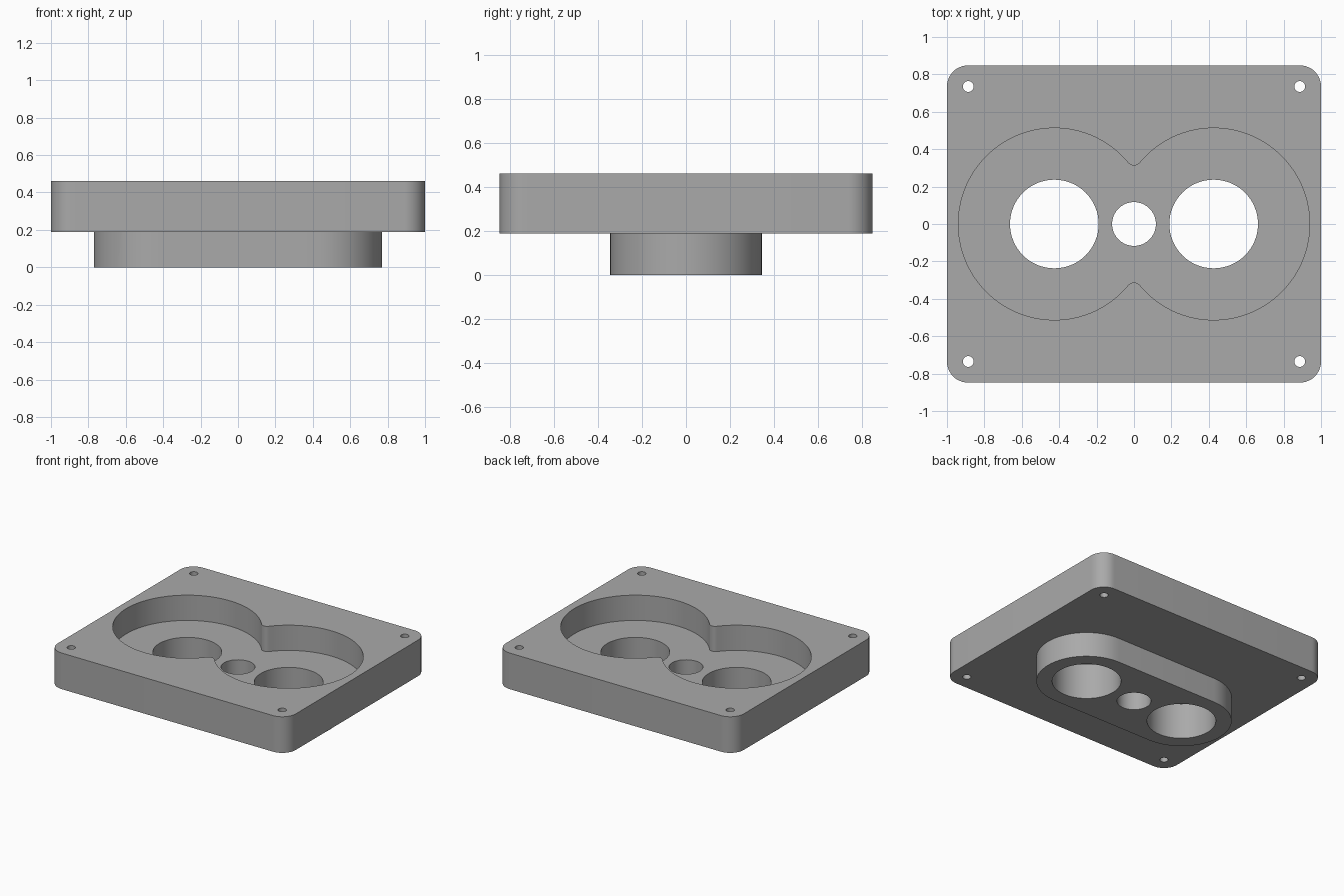
import bpy
import bmesh
from math import sin, cos, pi, atan2, sqrt

if "Cube" in bpy.data.objects:
    bpy.data.objects.remove(bpy.data.objects["Cube"], do_unlink=True)

HALF_X, HALF_Y, CORNER = 1.0, 0.848, 0.113
TOP, PLATE_BASE, FLOOR = 0.462, 0.188, 0.27
BORE_X = 0.426

grey = bpy.data.materials.new("plain grey")
grey.use_nodes = True
colour = (0.4, 0.4, 0.4, 1)
grey.diffuse_color = colour
grey.node_tree.nodes["Principled BSDF"].inputs["Base Color"].default_value = colour


def arc(cx, cy, r, start, end, steps):
    return [(cx + r * cos(start + (end - start) * i / steps),
             cy + r * sin(start + (end - start) * i / steps)) for i in range(steps + 1)]


def circle(cx, cy, r, steps=64):
    return arc(cx, cy, r, 0, 2 * pi, steps)[:-1]


def prism(name, outline, z0, z1):
    """Extrude a flat outline from z0 to z1."""
    bm = bmesh.new()
    base = bm.faces.new([bm.verts.new((x, y, z0)) for x, y in outline])
    top = bmesh.ops.extrude_face_region(bm, geom=[base])["geom"]
    bmesh.ops.translate(bm, vec=(0, 0, z1 - z0),
                        verts=[v for v in top if isinstance(v, bmesh.types.BMVert)])
    bmesh.ops.recalc_face_normals(bm, faces=bm.faces)
    mesh = bpy.data.meshes.new(name)
    bm.to_mesh(mesh)
    bm.free()
    mesh.materials.append(grey)
    obj = bpy.data.objects.new(name, mesh)
    bpy.context.collection.objects.link(obj)
    return obj


def combine(body, tool, operation):
    """Apply a boolean and remove the tool."""
    tool.hide_render = True
    mod = body.modifiers.new(operation, "BOOLEAN")
    mod.operation, mod.object, mod.solver = operation, tool, "EXACT"
    bpy.context.view_layer.objects.active = body
    bpy.ops.object.modifier_apply(modifier=mod.name)
    bpy.data.objects.remove(tool, do_unlink=True)


# Rounded rectangular plate
outline = []
for i, (sx, sy) in enumerate([(1, 1), (-1, 1), (-1, -1), (1, -1)]):
    outline += arc(sx * (HALF_X - CORNER), sy * (HALF_Y - CORNER), CORNER,
                   i * pi / 2, (i + 1) * pi / 2, 12)
body = prism("mounting_plate", outline, PLATE_BASE, TOP)

# Slot-shaped boss underneath
boss = (arc(BORE_X, 0, 0.345, -pi / 2, pi / 2, 32)
        + arc(-BORE_X, 0, 0.345, pi / 2, 3 * pi / 2, 32))
combine(body, prism("boss", boss, 0, 0.23), "UNION")

# Figure-eight pocket with filleted cusps
R, FILLET = 0.513, 0.04
cusp_y = sqrt((R + FILLET) ** 2 - BORE_X ** 2)
a = atan2(cusp_y, BORE_X)
pocket = (arc(BORE_X, 0, R, a - pi, pi - a, 80)
          + arc(0, cusp_y, FILLET, -a, a - pi, 10)[1:-1]
          + arc(-BORE_X, 0, R, a, 2 * pi - a, 80)
          + arc(0, -cusp_y, FILLET, pi - a, a, 10)[1:-1])
combine(body, prism("pocket_cutter", pocket, FLOOR, TOP + 0.1), "DIFFERENCE")

# Through bores and corner screw holes
holes = [(-BORE_X, 0, 0.237), (BORE_X, 0, 0.237), (0, 0, 0.117)]
holes += [(sx * 0.886, sy * 0.735, 0.029) for sx in (-1, 1) for sy in (-1, 1)]
for x, y, r in holes:
    combine(body, prism("hole_cutter", circle(x, y, r), -0.1, TOP + 0.1), "DIFFERENCE")

# Smooth the curved walls, keep the rims sharp
bpy.ops.object.select_all(action="DESELECT")
body.select_set(True)
bpy.context.view_layer.objects.active = body
bpy.ops.object.shade_smooth_by_angle(angle=pi / 6)
